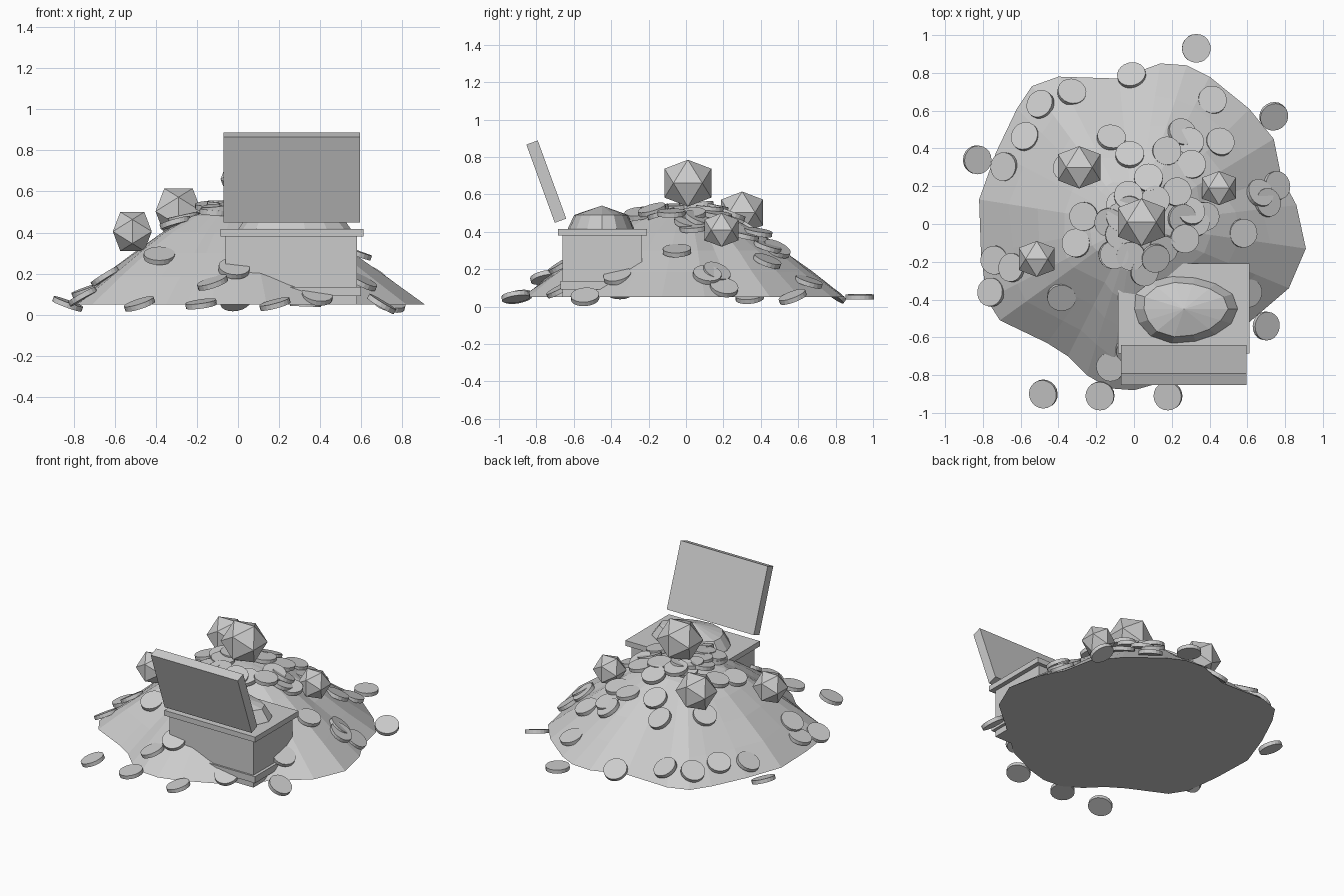
import bpy, bmesh, math, random
from mathutils import Vector, Euler
from mathutils.bvhtree import BVHTree

random.seed(7)
if "Cube" in bpy.data.objects:
    bpy.data.objects.remove(bpy.data.objects["Cube"], do_unlink=True)

grey = bpy.data.materials.new("plain_grey")
grey.use_nodes = True
grey.diffuse_color = (0.6, 0.6, 0.6, 1)
for node in grey.node_tree.nodes:
    if node.type == "BSDF_PRINCIPLED":
        node.inputs["Base Color"].default_value = grey.diffuse_color


def mesh_from(bm, name):
    bmesh.ops.recalc_face_normals(bm, faces=bm.faces)
    mesh = bpy.data.meshes.new(name)
    bm.to_mesh(mesh)
    mesh.materials.append(grey)
    return mesh


def add_object(name, mesh, location=(0, 0, 0), rotation=None):
    obj = bpy.data.objects.new(name, mesh)
    bpy.context.collection.objects.link(obj)
    obj.location = location
    if rotation is not None:
        obj.rotation_euler = rotation
    return obj


def box(name, center, size, rotation=None):
    bm = bmesh.new()
    bmesh.ops.create_cube(bm, size=1)
    bmesh.ops.scale(bm, vec=size, verts=bm.verts)
    return add_object(name, mesh_from(bm, name), center, rotation)


def heap(outline, profile, center, wobble=0.0):
    """Stack shrinking copies of an outline, closed by a floor and a peak."""
    bm = bmesh.new()
    cx, cy = center
    rings = []
    for i, (factor, z) in enumerate(profile[:-1]):
        ring = []
        for x, y in outline:
            f = factor * (1 + (random.uniform(-wobble, wobble) if i else 0))
            ring.append(bm.verts.new((cx + (x - cx) * f, cy + (y - cy) * f, z)))
        rings.append(ring)
    count = len(outline)
    for low, high in zip(rings, rings[1:]):
        for i in range(count):
            j = (i + 1) % count
            bm.faces.new((low[i], low[j], high[j], high[i]))
    peak = bm.verts.new((cx, cy, profile[-1][1]))
    for i in range(count):
        bm.faces.new((rings[-1][i], rings[-1][(i + 1) % count], peak))
    bm.faces.new(rings[0][::-1])
    return bm


# Mound
outline = [(.91, -.13), (.86, .1), (.78, .25), (.74, .45), (.61, .61), (.4, .78),
           (.28, .84), (.14, .85), (-.08, .77), (-.4, .78), (-.54, .73), (-.62, .61),
           (-.73, .38), (-.82, .13), (-.81, -.16), (-.78, -.4), (-.71, -.51),
           (-.46, -.63), (-.35, -.7), (-.25, -.8), (-.13, -.87), (0, -.88),
           (.14, -.84), (.36, -.74), (.61, -.52), (.82, -.34)]
slope = [(1, .05), (.8, .185), (.62, .3), (.45, .4), (.28, .48), (.12, .515), (0, .52)]
mound_bm = heap(outline, slope, (0, 0), 0.02)
mound_mesh = mesh_from(mound_bm, "mound")
surface = BVHTree.FromBMesh(mound_bm)
add_object("mound", mound_mesh)

# Chest with bands, open lid and heaped contents
box("chest_body", (.26, -.447, .215), (.64, .425, .33))
box("chest_rim", (.263, -.447, .398), (.695, .475, .036))
box("chest_base_band", (.263, -.447, .113), (.675, .45, .045))
box("chest_lid", (.263, -.747, .668), (.665, .065, .445), (math.radians(20), 0, 0))
ring = []
for k in range(14):
    a = math.tau * k / 14
    r = 1 + 0.05 * math.sin(3 * a + 1)
    ring.append((.265 + .28 * r * math.cos(a), -.45 + .18 * r * math.sin(a)))
contents = heap(ring, [(1, .39), (.99, .42), (.8, .49), (0, .54)], (.265, -.45), 0.02)
add_object("chest_contents", mesh_from(contents, "chest_contents"))

# Twenty-sided gems, built as the hull of three golden rectangles
golden = (1 + math.sqrt(5)) / 2
gem_bm = bmesh.new()
for a in (1, -1):
    for b in (golden, -golden):
        for corner in ((a, 0, b), (b, a, 0), (0, b, a)):
            gem_bm.verts.new(Vector(corner) / golden)
bmesh.ops.convex_hull(gem_bm, input=gem_bm.verts)
gem_mesh = mesh_from(gem_bm, "gem")
for x, y, z, size in [(.04, .01, .66, .125), (-.29, .3, .503, .112),
                      (-.515, -.185, .405, .095), (.45, .19, .41, .09)]:
    add_object("gem", gem_mesh, (x, y, z)).scale = (size,) * 3

# Coins share one mesh
coin_bm = bmesh.new()
bmesh.ops.create_cone(coin_bm, cap_ends=True, segments=20,
                      radius1=.076, radius2=.076, depth=.025)
coin_mesh = mesh_from(coin_bm, "coin")


def coin_on_mound(x, y, lift=0.012):
    hit, normal, _, _ = surface.ray_cast(Vector((x, y, 2)), Vector((0, 0, -1)))
    if hit is None:
        hit, normal = Vector((x, y, .06)), Vector((0, 0, 1))
    jitter = Vector((random.uniform(-.3, .3), random.uniform(-.3, .3), .5))
    axis = (normal + jitter).normalized()
    add_object("coin", coin_mesh, hit + normal * lift,
               axis.to_track_quat("Z", "Y").to_euler())


# Coins spilled on the ground, with their tilts in degrees
for x, y, rx, ry in [(.33, .93, 0, 2), (-.83, .34, 5, 20), (.74, .57, 20, 15),
                     (.7, -.54, 4, 31), (-.48, -.9, 10, -18),
                     (-.18, -.91, 8, -8), (.18, -.91, 8, -15)]:
    add_object("coin", coin_mesh, (x, y, .052),
               Euler((math.radians(rx), math.radians(ry), 0)))

# Coins scattered over the slope
for x, y in [(-.01, .78), (-.33, .69), (.41, .65), (-.49, .63), (-.57, .46),
             (-.68, .3), (-.12, .45), (-.02, .36), (.25, .48), (.29, .43),
             (.17, .38), (.3, .31), (.45, .43), (.75, .2), (.66, .16),
             (.7, .11), (.57, -.05), (.37, .04), (.32, .01), (-.26, .04),
             (-.3, -.1), (-.07, .1), (-.11, -.16), (-.73, -.19), (-.64, -.23),
             (-.75, -.36), (-.38, -.38), (-.12, -.75), (-.02, -.66), (.38, -.67),
             (.6, -.36), (-.35, .3)]:
    coin_on_mound(x, y)

# Coins piled around the peak
for k in range(16):
    a = math.tau * k / 16 + random.uniform(-.15, .15)
    r = random.uniform(.1, .25)
    coin_on_mound(.05 + r * math.cos(a), r * math.sin(a), random.uniform(.01, .035))
